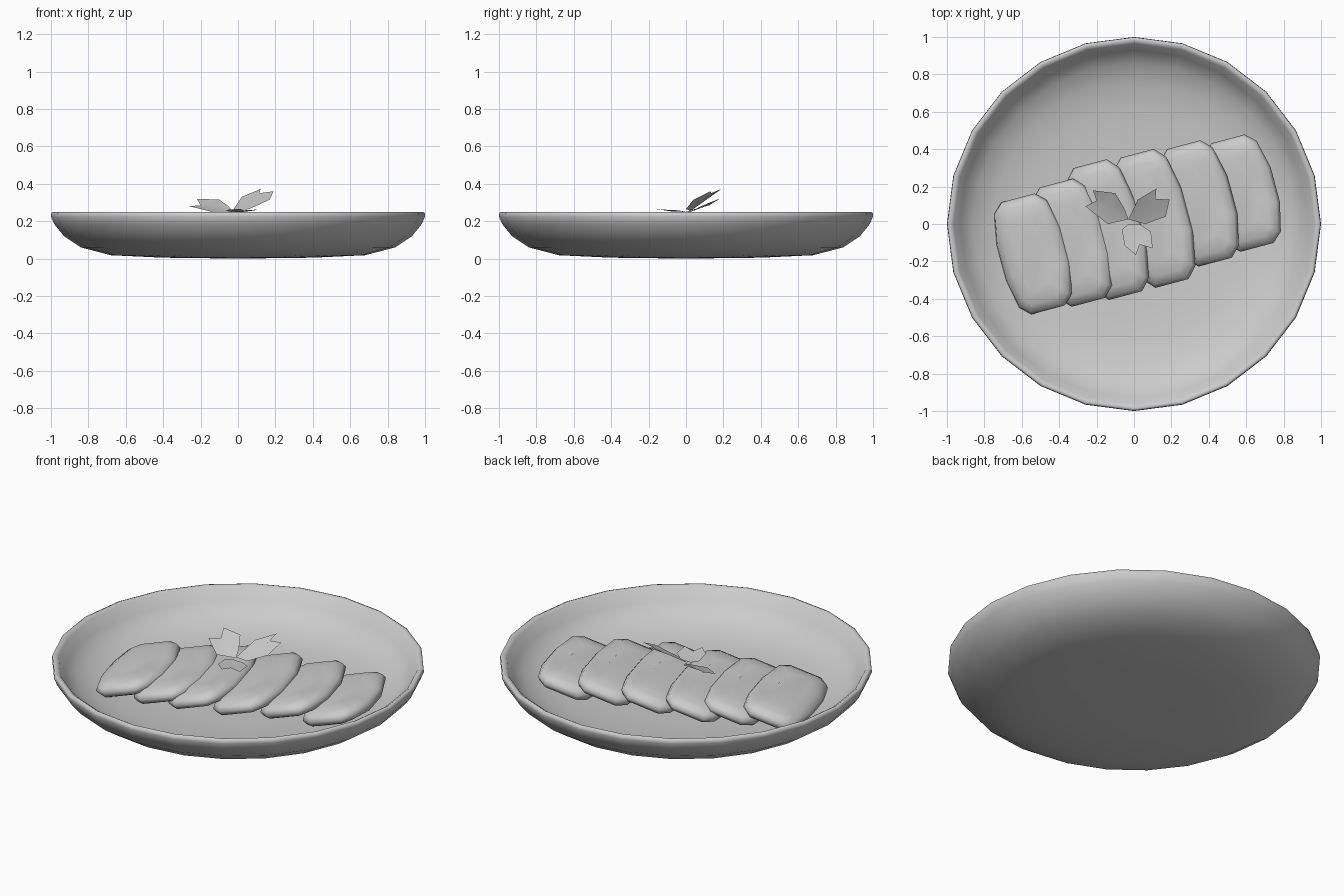
import bpy, bmesh, math
from mathutils import Vector, Matrix

if "Cube" in bpy.data.objects:
    bpy.data.objects.remove(bpy.data.objects["Cube"])


def make_object(name, bm, angle=60):
    bmesh.ops.recalc_face_normals(bm, faces=bm.faces[:])
    mesh = bpy.data.meshes.new(name)
    bm.to_mesh(mesh)
    bm.free()
    obj = bpy.data.objects.new(name, mesh)
    bpy.context.collection.objects.link(obj)
    bpy.ops.object.select_all(action='DESELECT')
    obj.select_set(True)
    bpy.context.view_layer.objects.active = obj
    bpy.ops.object.shade_smooth_by_angle(angle=math.radians(angle))
    return obj


def bridge(bm, rings):
    n = len(rings[0])
    for a, b in zip(rings, rings[1:]):
        for i in range(n):
            j = (i + 1) % n
            bm.faces.new((a[i], a[j], b[j], b[i]))


# Plate: 24-sided turned dish, closed at both centres
profile = [(.4, .005), (.68, .018), (.84, .06), (.93, .12), (.983, .185), (1, .225),
           (.998, .245), (.985, .25), (.965, .238), (.93, .175), (.86, .12),
           (.76, .08), (.62, .055), (.35, .042)]
bm = bmesh.new()
rings = [[bm.verts.new((r * math.cos(i * math.tau / 24), r * math.sin(i * math.tau / 24), z))
          for i in range(24)] for r, z in profile]
bridge(bm, rings)
# close both sides with a fan to a centre point
for ring, z in ((rings[0], 0), (rings[-1], .04)):
    c = bm.verts.new((0, 0, z))
    for i in range(24):
        bm.faces.new((ring[i], ring[(i + 1) % 24], c))
make_object("plate", bm, 80)

# Slices: rounded, slightly domed slabs, shingled from left to right
half = [(.095, -.31), (.15, -.26), (.183, -.1), (.183, .1), (.15, .26), (.095, .31)]
outline = half + [(-x, -y) for x, y in half]
levels = [(.11, -.05), (.05, -.042), (.012, -.025), (0, 0), (.012, .025), (.05, .042), (.11, .05)]


def slice_part(index, x, y, z, length):
    bm = bmesh.new()
    rings = []
    for inset, h in levels:
        kx, ky = 1 - inset / .185, 1 - inset / .31
        # long right edge sags onto the next slice in its middle
        ring = []
        for px, py in outline:
            sag = .018 if px > .16 else 0
            ring.append(bm.verts.new((px * kx, py * ky * length / .62, h - sag)))
        rings.append(ring)
    bridge(bm, rings)
    bm.faces.new(rings[0])
    bm.faces.new(rings[-1])
    bm.transform(Matrix.Translation((x, y, z)) @ Matrix.Rotation(math.radians(15), 4, 'Z')
                 @ Matrix.Rotation(math.radians(-15), 4, 'Y'))
    make_object(f"food_slice_{index}", bm, 80)


for i, s in enumerate([(-.54, -.16, .118, .62), (-.33, -.1, .12, .66), (-.14, -.03, .128, .73),
                       (.11, .03, .133, .72), (.35, .11, .133, .65), (.58, .165, .117, .6)]):
    slice_part(i + 1, *s)

# Garnish: three notched petals (base, side, tip, notch, tip, side)
petals = [
    [(-.03, .025, .25), (-.14, 0, .25), (-.26, .095, .28), (-.2, .125, .285),
     (-.22, .18, .32), (-.1, .165, .315), (-.05, .08, .28)],
    [(-.03, .025, .255), (.02, .13, .33), (.12, .19, .372), (.115, .135, .35),
     (.19, .13, .36), (.17, .04, .315), (.06, 0, .265)],
    [(-.03, 0, .25), (-.065, -.03, .255), (-.05, -.115, .262), (.01, -.165, .266),
     (.03, -.11, .258), (.1, -.13, .262), (.09, -.04, .258), (.03, 0, .25)],
]
for i, pts in enumerate(petals):
    bm = bmesh.new()
    vs = [bm.verts.new(p) for p in pts]
    # fan around a slightly cupped middle
    mid = sum((Vector(p) for p in pts), Vector()) / len(pts)
    c = bm.verts.new(mid - Vector((0, 0, .006)))
    for a, b in zip(vs, vs[1:] + vs[:1]):
        bm.faces.new((a, b, c))
    make_object(f"garnish_petal_{i + 1}", bm)
